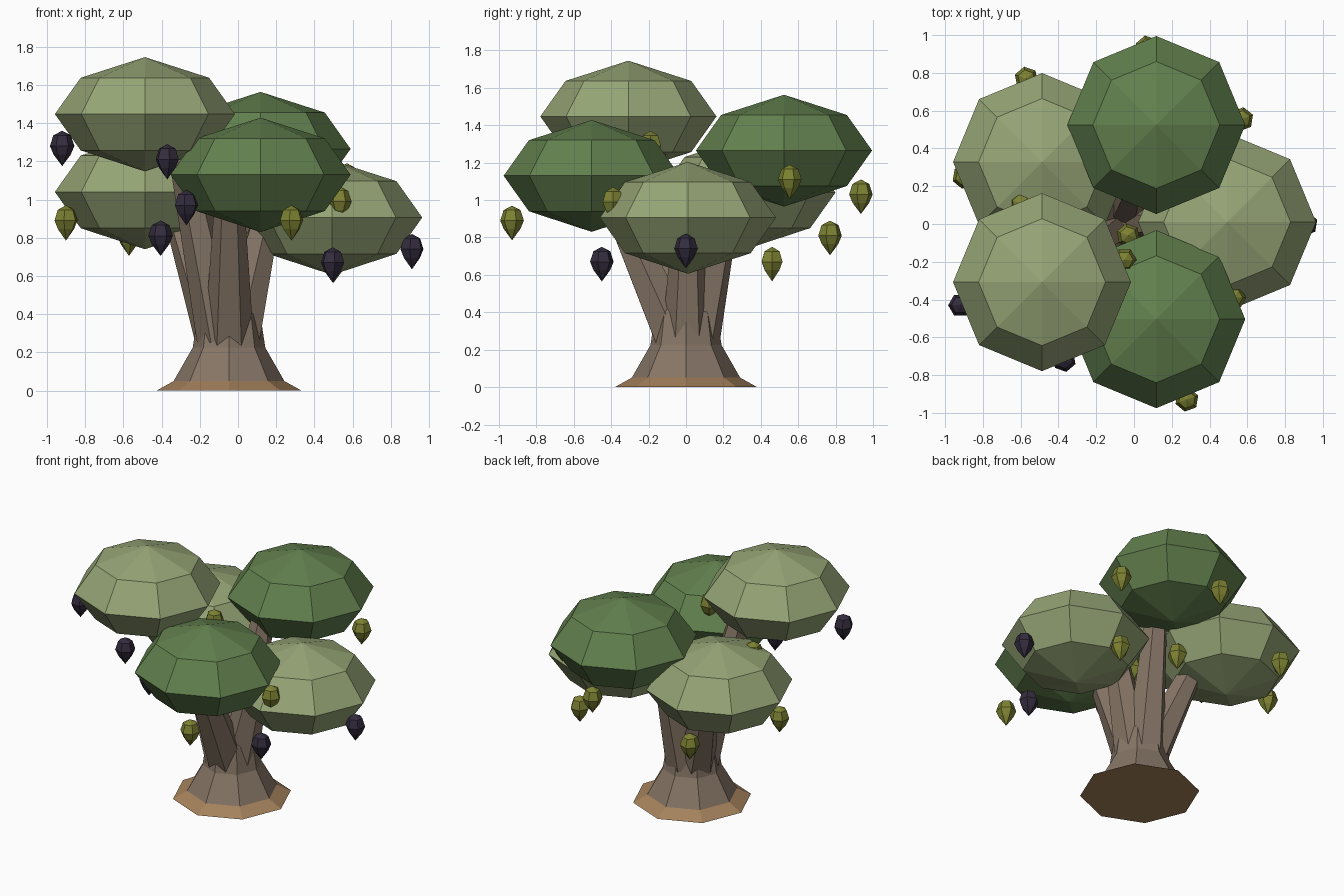
import bpy, bmesh, math
from mathutils import Vector

cube = bpy.data.objects.get("Cube")
if cube:
    bpy.data.objects.remove(cube, do_unlink=True)


def material(name, rgb):
    mat = bpy.data.materials.new(name)
    mat.use_nodes = True
    mat.diffuse_color = (*rgb, 1)
    mat.node_tree.nodes["Principled BSDF"].inputs["Base Color"].default_value = (*rgb, 1)
    return mat


SAGE = material("sage_leaf", (0.305, 0.376, 0.181))
FOREST = material("forest_leaf", (0.122, 0.216, 0.076))
BARK = material("bark", (0.24, 0.18, 0.133))
SOIL = material("soil", (0.376, 0.223, 0.107))
OLIVE = material("olive_fruit", (0.205, 0.223, 0.032))
PLUM = material("plum_fruit", (0.034, 0.025, 0.048))


def finish(name, bm, mat, location):
    bmesh.ops.recalc_face_normals(bm, faces=bm.faces)
    mesh = bpy.data.meshes.new(name)
    bm.to_mesh(mesh)
    bm.free()
    mesh.materials.append(mat)
    obj = bpy.data.objects.new(name, mesh)
    obj.location = location
    bpy.context.collection.objects.link(obj)
    return obj


def lathe(name, profile, sides, mat, location, turn=0.0):
    """Flat-faced solid of revolution; zero radius makes a tip, open ends get capped."""
    bm = bmesh.new()
    rings = []
    for r, z in profile:
        if r == 0:
            rings.append([bm.verts.new((0, 0, z))] * sides)
        else:
            angles = [turn + math.tau * i / sides for i in range(sides)]
            rings.append([bm.verts.new((r * math.cos(a), r * math.sin(a), z)) for a in angles])
    for low, high in zip(rings, rings[1:]):
        for i in range(sides):
            j = (i + 1) % sides
            corners = dict.fromkeys((low[i], low[j], high[j], high[i]))
            bm.faces.new(list(corners))
    for ring in (rings[0], rings[-1]):
        if ring[0] is not ring[1]:
            bm.faces.new(ring)
    return finish(name, bm, mat, location)


# Trunk and the soil skirt at its foot
ROOT = Vector((-0.047, 0, 0))
lathe("soil_skirt", [(0.38, 0), (0.29, 0.05)], 8, SOIL, ROOT)
lathe("trunk", [(0.29, 0.05), (0.19, 0.225), (0.163, 0.4), (0.1, 0.5)], 8, BARK, ROOT)

# Tapered limbs reaching from the trunk into each leaf clump
limbs = {
    "front": ((-0.047, -0.06, 0.28), (-0.045, -0.4, 1.03)),
    "front_right": ((-0.09, -0.04, 0.28), (-0.29, -0.18, 1.25)),
    "back_right": ((-0.1, 0.03, 0.28), (-0.31, 0.2, 0.9)),
    "left": ((0.0, 0.0, 0.28), (0.16, 0.01, 0.95)),
    "back": ((-0.04, 0.06, 0.28), (0.02, 0.24, 1.14)),
}
for label, (start, end) in limbs.items():
    axis = Vector(end) - Vector(start)
    limb = lathe(label + "_limb", [(0.128, 0), (0.075, axis.length)], 6, BARK, start)
    limb.rotation_mode = "QUATERNION"
    limb.rotation_quaternion = axis.to_track_quat("Z", "Y")

# Leaf clumps: eight-sided flattened domes
CLUMP = [(0, -0.3), (0.336, -0.19), (0.471, 0), (0.336, 0.19), (0, 0.298)]
clumps = {
    "front_right": (SAGE, (-0.487, -0.308, 1.447)),
    "front_left": (FOREST, (0.118, -0.504, 1.13)),
    "left": (SAGE, (0.493, 0.01, 0.906)),
    "back": (FOREST, (0.118, 0.524, 1.265)),
    "back_right": (SAGE, (-0.487, 0.328, 1.04)),
}
for label, (mat, place) in clumps.items():
    lathe(label + "_leaf_clump", CLUMP, 8, mat, place)

# Hanging fruit: small faceted drops around the clump rims
FRUIT = [(0, -0.095), (0.045, -0.035), (0.064, 0.01), (0.046, 0.066), (0, 0.09)]
fruits = {
    PLUM: [(-0.92, -0.43, 1.27), (-0.37, -0.72, 1.2), (-0.27, -0.6, 0.96),
           (-0.405, -0.1, 0.8), (0.495, -0.45, 0.66), (0.91, 0, 0.73)],
    OLIVE: [(-0.05, -0.19, 1.28), (-0.6, 0.11, 1.2), (0.28, -0.93, 0.88),
            (0.53, -0.39, 0.98), (-0.03, -0.06, 0.92), (0.09, 0.02, 0.76),
            (0.5, 0.46, 0.66), (-0.57, 0.77, 0.8), (-0.9, 0.25, 0.88),
            (-0.09, 0.32, 0.88), (0.07, 0.935, 1.02), (0.57, 0.555, 1.1)],
}
for mat, places in fruits.items():
    for i, place in enumerate(places):
        lathe(f"{mat.name}_{i + 1}", FRUIT, 6, mat, place, turn=i * 0.7)
